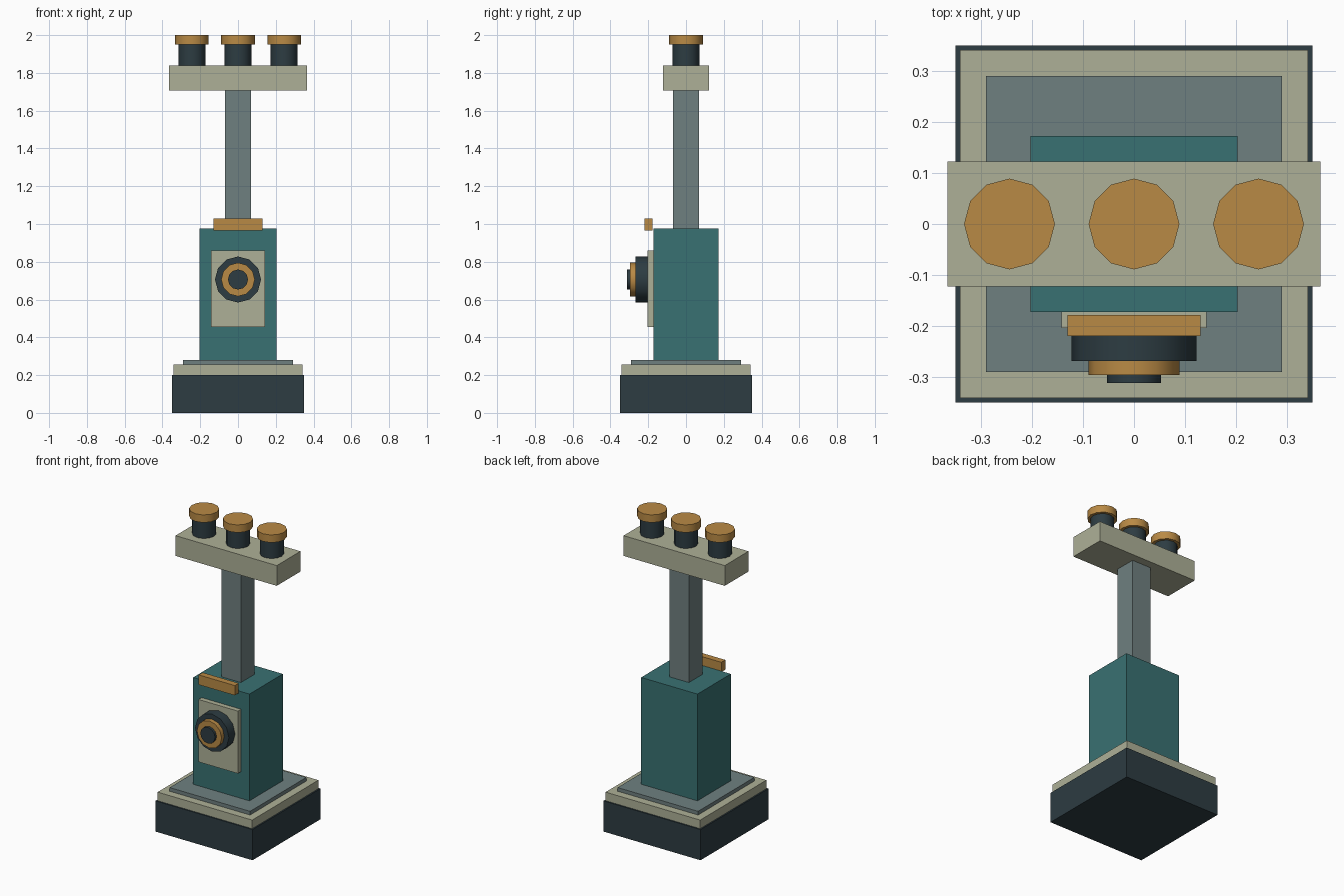
import bpy, math

if "Cube" in bpy.data.objects:
    bpy.data.objects.remove(bpy.data.objects["Cube"])


def material(name, hex_code):
    mat = bpy.data.materials.new(name)
    srgb = [int(hex_code[i:i + 2], 16) / 255 for i in (0, 2, 4)]
    mat.diffuse_color = [((c + 0.055) / 1.055) ** 2.4 for c in srgb] + [1]
    mat.use_nodes = True
    mat.node_tree.nodes["Principled BSDF"].inputs["Base Color"].default_value = mat.diffuse_color
    return mat


DARK = material("dark_slate", "2D3C42")
CREAM = material("cream", "AEB097")
GREY = material("steel_grey", "6F8080")
TEAL = material("teal", "397172")
BRASS = material("brass", "B98A45")


def box(name, mat, x, y, z):
    """Box from (min, max) ranges on each axis."""
    bpy.ops.mesh.primitive_cube_add(size=1, location=[sum(r) / 2 for r in (x, y, z)])
    ob = bpy.context.object
    ob.name = name
    ob.scale = [r[1] - r[0] for r in (x, y, z)]
    bpy.ops.object.transform_apply(location=False, rotation=False, scale=True)
    ob.data.materials.append(mat)


def cylinder(name, mat, radius, depth, location, tilt=0):
    """Twelve-sided cylinder, smooth around its side."""
    bpy.ops.mesh.primitive_cylinder_add(vertices=12, radius=radius, depth=depth,
                                        location=location, rotation=(tilt, 0, 0))
    ob = bpy.context.object
    ob.name = name
    ob.data.materials.append(mat)
    bpy.ops.object.shade_smooth_by_angle(angle=math.radians(40))


def sym(h):
    return (-h, h)


# Stepped base
box("base", DARK, sym(0.35), sym(0.35), (0, 0.2))
box("base_trim", CREAM, sym(0.341), sym(0.341), (0.2, 0.256))
box("base_plate", GREY, sym(0.29), sym(0.29), (0.256, 0.28))

# Cabinet, column and crossbar
box("cabinet", TEAL, sym(0.203), sym(0.172), (0.28, 0.976))
box("column", GREY, sym(0.069), sym(0.069), (0.976, 1.706))
box("crossbar", CREAM, sym(0.365), sym(0.122), (1.706, 1.838))

# Front panel with stepped dial, and the bar floating above it
box("front_panel", CREAM, sym(0.142), (-0.204, -0.172), (0.454, 0.861))
box("front_bar", BRASS, sym(0.13), (-0.219, -0.178), (0.966, 1.03))
back = -0.204
for name, mat, radius, front in (("dial_ring", DARK, 0.122, -0.268),
                                 ("dial_bezel", BRASS, 0.089, -0.296),
                                 ("dial_centre", DARK, 0.053, -0.312)):
    cylinder(name, mat, radius, back - front, (0, (back + front) / 2, 0.706), math.pi / 2)
    back = front

# Three capped insulators on the crossbar
for side, x in (("left", -0.244), ("middle", 0), ("right", 0.244)):
    cylinder(f"{side}_insulator", DARK, 0.071, 0.112, (x, 0, 1.894))
    cylinder(f"{side}_cap", BRASS, 0.089, 0.05, (x, 0, 1.975))
